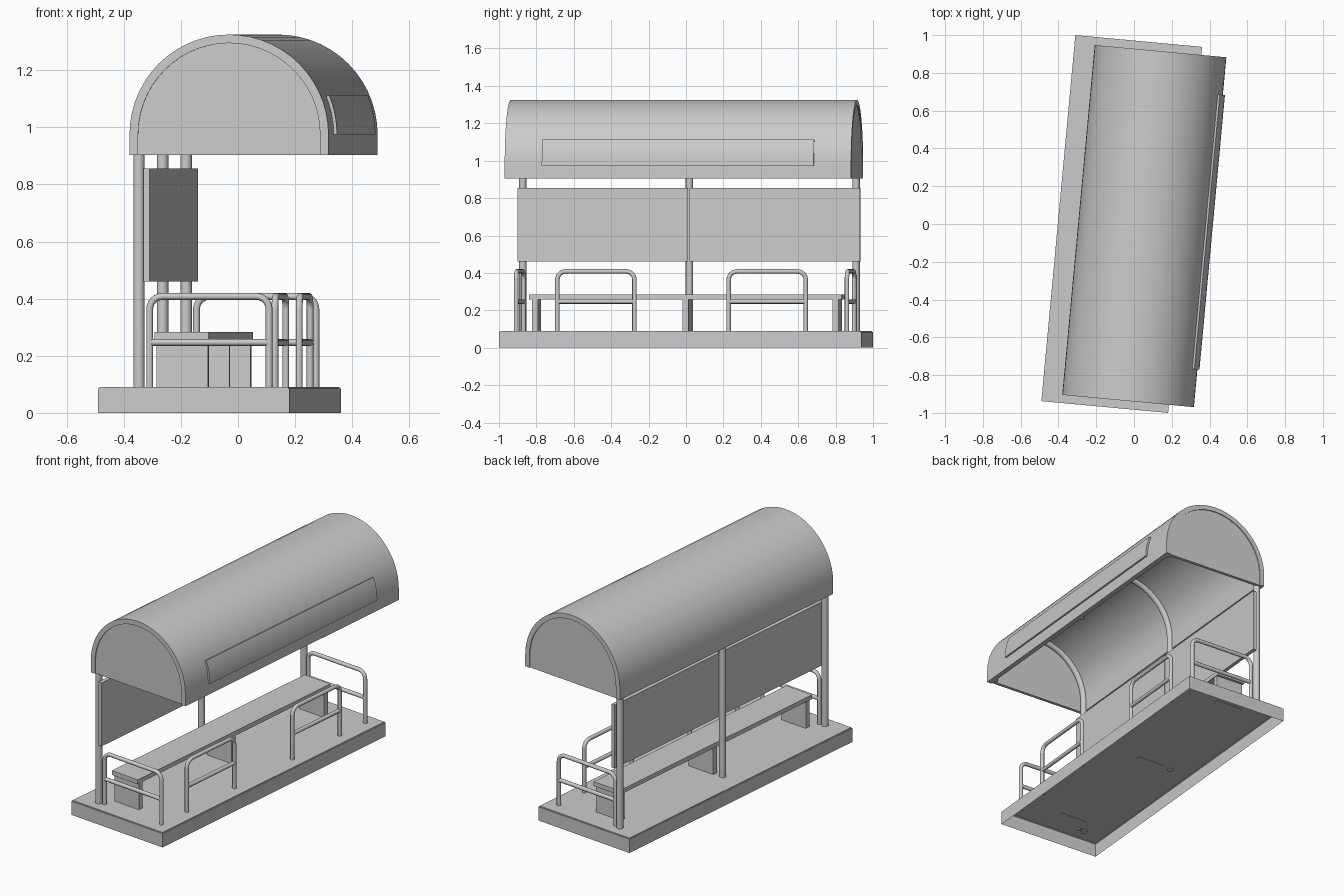
import bpy, bmesh, math
from mathutils import Matrix, Vector

if "Cube" in bpy.data.objects:
    bpy.data.objects.remove(bpy.data.objects["Cube"])

# The whole shelter is turned slightly about z
PLACE = Matrix.Translation((-0.065, 0, 0)) @ Matrix.Rotation(math.radians(-5.3), 4, 'Z')
CX, CZ = 0.12, 0.975      # centre of the roof arch
ROOF_LOW = 0.904


def finish(name, bm, smooth=False):
    bmesh.ops.recalc_face_normals(bm, faces=bm.faces)
    me = bpy.data.meshes.new(name)
    bm.to_mesh(me)
    bm.free()
    ob = bpy.data.objects.new(name, me)
    bpy.context.collection.objects.link(ob)
    ob.matrix_world = PLACE
    if smooth:
        bpy.ops.object.select_all(action='DESELECT')
        bpy.context.view_layer.objects.active = ob
        ob.select_set(True)
        bpy.ops.object.shade_smooth_by_angle(angle=math.radians(35))
    return ob


def box_mesh(x0, x1, y0, y1, z0, z1):
    bm = bmesh.new()
    bmesh.ops.create_cube(bm, size=1)
    for v in bm.verts:
        v.co = ((x0 + x1) / 2 + v.co.x * (x1 - x0),
                (y0 + y1) / 2 + v.co.y * (y1 - y0),
                (z0 + z1) / 2 + v.co.z * (z1 - z0))
    return bm


def box(name, *dims):
    return finish(name, box_mesh(*dims))


def arc(r, a0, a1, n):
    return [(CX + r * math.cos(math.radians(a0 + (a1 - a0) * i / n)),
             CZ + r * math.sin(math.radians(a0 + (a1 - a0) * i / n))) for i in range(n + 1)]


def arch(r, low, n=28):
    return [(CX + r, low)] + arc(r, 0, 180, n) + [(CX - r, low)]


def extrude(name, outer, inner, y0, y1):
    """Sweep a strip between two matching profiles along y."""
    bm = bmesh.new()
    rings = [[bm.verts.new((x, y, z)) for x, z in prof]
             for prof, y in ((outer, y0), (outer, y1), (inner, y1), (inner, y0))]
    for k in range(4):
        a, b = rings[k], rings[(k + 1) % 4]
        for i in range(len(a) - 1):
            bm.faces.new((a[i], a[i + 1], b[i + 1], b[i]))
    for i in (0, -1):
        bm.faces.new([r[i] for r in rings])
    return finish(name, bm, True)


def plate(name, prof, y0, y1):
    """Solid slab with the given xz outline."""
    bm = bmesh.new()
    f = bm.faces.new([bm.verts.new((x, y0, z)) for x, z in prof])
    ext = bmesh.ops.extrude_face_region(bm, geom=[f])
    for v in ext['geom']:
        if isinstance(v, bmesh.types.BMVert):
            v.co.y = y1
    return finish(name, bm, True)


def tube(name, pts, r):
    cu = bpy.data.curves.new(name, 'CURVE')
    cu.dimensions = '3D'
    cu.bevel_depth = r
    cu.bevel_resolution = 4
    cu.use_fill_caps = True
    sp = cu.splines.new('POLY')
    sp.points.add(len(pts) - 1)
    for p, co in zip(sp.points, pts):
        p.co = (*co, 1)
    tmp = bpy.data.objects.new(name, cu)
    bpy.context.collection.objects.link(tmp)
    bm = bmesh.new()
    bm.from_mesh(tmp.to_mesh())
    bpy.data.objects.remove(tmp)
    bpy.data.curves.remove(cu)
    bmesh.ops.remove_doubles(bm, verts=bm.verts, dist=0.0001)
    return finish(name, bm, True)


def rail(name, a, b):
    """Hoop with rounded corners and a lower bar, standing between two xy points."""
    a, b = Vector((*a, 0)), Vector((*b, 0))
    d = (b - a).normalized()
    up = Vector((0, 0, 1))
    top, low, c, r = 0.408, 0.247, 0.045, 0.012
    turn = [math.radians(15 * i) for i in range(7)]
    pts = [a + up * 0.085]
    pts += [a + d * c * (1 - math.cos(t)) + up * (top - c + c * math.sin(t)) for t in turn]
    pts += [b - d * c * (1 - math.cos(t)) + up * (top - c + c * math.sin(t)) for t in reversed(turn)]
    pts += [b + up * 0.085]
    tube(name, pts, r)
    tube(name + "_lower_bar", [a + up * low, b + up * low], r)


# Base platform, open underneath, with a softened top edge
bm = box_mesh(-0.337, 0.337, -0.973, 0.973, 0, 0.09)
bm.faces.ensure_lookup_table()
bottom = min(bm.faces, key=lambda f: f.calc_center_median().z)
bmesh.ops.bevel(bm, geom=[e for e in bm.edges if all(v.co.z > 0.05 for v in e.verts)],
                offset=0.005, segments=2, affect='EDGES')
bottom = min(bm.faces, key=lambda f: f.calc_center_median().z)
bmesh.ops.delete(bm, geom=[bottom], context='FACES_ONLY')
platform = finish("base_platform", bm)
# keep the outside facing out on the open shell
if max(platform.data.polygons, key=lambda p: p.center.z).normal.z < 0:
    platform.data.flip_normals()

# Barrel roof, end caps and raised side panel
extrude("roof_shell", arch(0.35, ROOF_LOW), arch(0.32, ROOF_LOW), -0.93, 0.93)
for label, s in (("front", -1), ("back", 1)):
    plate(label + "_roof_cap", arch(0.321, ROOF_LOW), s * 0.905, s * 0.924)
extrude("roof_side_panel", arc(0.361, 0, 22.5, 5), arc(0.345, 0, 22.5, 5), -0.73, 0.73)

# Posts that bend over into roof ribs
for i, y in enumerate((-0.895, 0, 0.895)):
    path = [(CX - 0.32, y, 0.085)]
    path += [(x, y, z) for x, z in arc(0.32, 180, 0, 28)]
    path += [(CX + 0.32, y, ROOF_LOW + 0.002)]
    tube(f"post_and_rib_{i + 1}", path, 0.02)

# Back boards
box("back_board_1", -0.182, -0.16, -0.919, -0.005, 0.46, 0.855)
box("back_board_2", -0.182, -0.16, 0.005, 0.919, 0.46, 0.855)

# Bench
box("bench_seat", -0.15, 0.04, -0.84, 0.84, 0.257, 0.284)
for i, y in enumerate((-0.807, 0, 0.807)):
    box(f"bench_leg_{i + 1}", -0.145, 0.036, y - 0.016, y + 0.016, 0.088, 0.258)

# Hand rails at both ends and along the open side
for i, s in enumerate((-1, 1)):
    rail(f"end_rail_{i + 1}", (-0.163, s * 0.888), (0.257, s * 0.888))
    rail(f"side_rail_{i + 1}", (0.257, s * 0.253), (0.257, s * 0.667))
